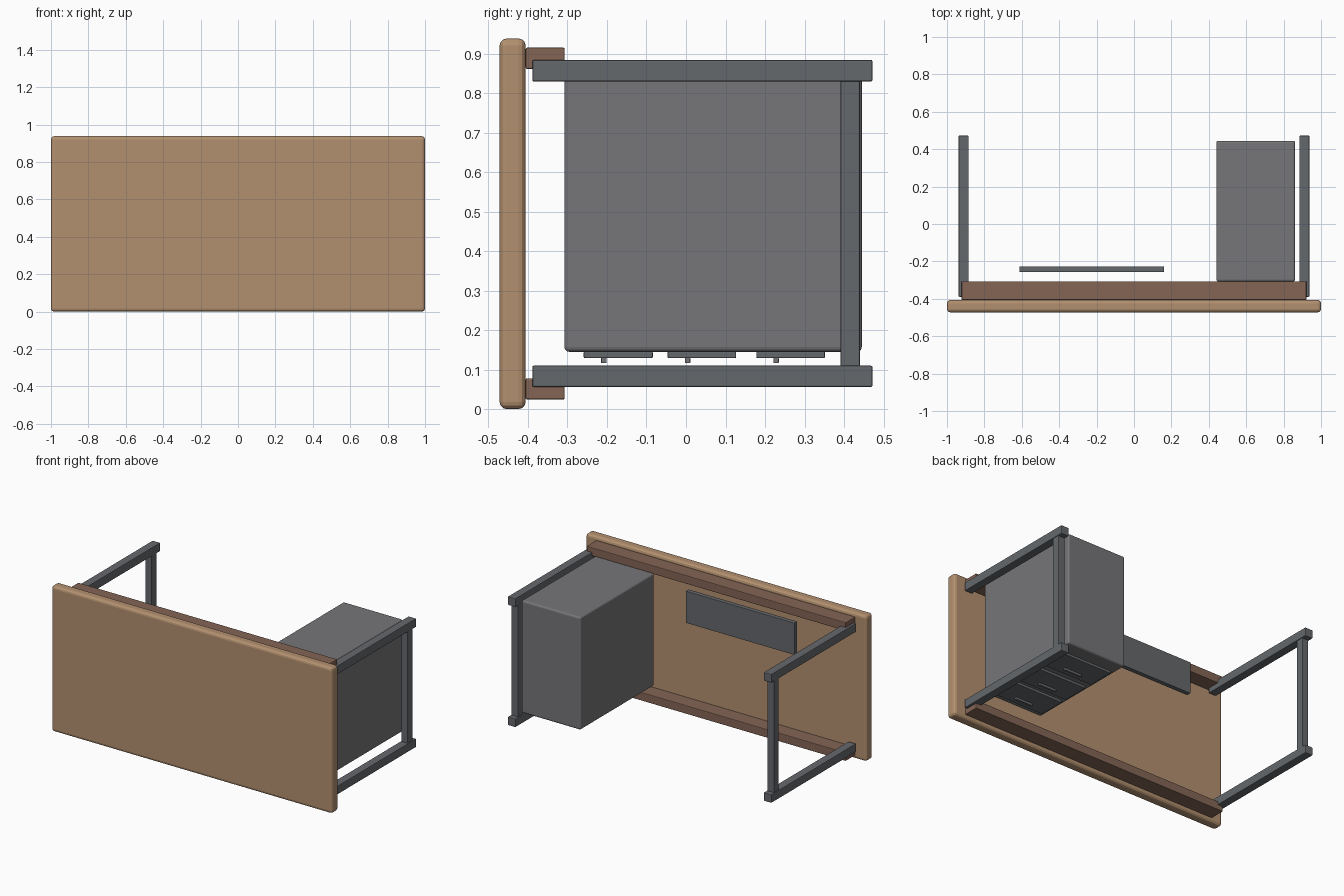
import bpy
import bmesh

if "Cube" in bpy.data.objects:
    bpy.data.objects.remove(bpy.data.objects["Cube"])


def material(name, color):
    m = bpy.data.materials.new(name)
    m.diffuse_color = color
    m.use_nodes = True
    m.node_tree.nodes["Principled BSDF"].inputs["Base Color"].default_value = m.diffuse_color
    return m


wood = material("light_wood", (0.45, 0.28, 0.16, 1))
dark_wood = material("dark_wood", (0.23, 0.13, 0.09, 1))
steel = material("steel", (0.13, 0.14, 0.15, 1))
cabinet_grey = material("cabinet_grey", (0.18, 0.18, 0.19, 1))


def box(name, x, y, z, mat, bevel=0.0, segments=2):
    """Box from (min, max) ranges with optional rounded edges."""
    bm = bmesh.new()
    bmesh.ops.create_cube(bm, size=1)
    for v in bm.verts:
        for i, (a, b) in enumerate((x, y, z)):
            v.co[i] = a if v.co[i] < 0 else b
    mesh = bpy.data.meshes.new(name)
    bm.to_mesh(mesh)
    bm.free()
    mesh.materials.append(mat)
    obj = bpy.data.objects.new(name, mesh)
    bpy.context.collection.objects.link(obj)
    if bevel:
        mod = obj.modifiers.new("rounded_edges", "BEVEL")
        mod.width = bevel
        mod.segments = segments
    return obj


# Desk top, standing on its long edge
box("desk_top", (-1, 1), (-0.472, -0.406), (0, 0.938), wood, 0.018, 3)

# Long rails under the top
for name, z in (("lower", (0.024, 0.078)), ("upper", (0.861, 0.915))):
    box(f"{name}_rail", (-0.922, 0.922), (-0.406, -0.307), z, dark_wood, 0.004)

# Leg frames: two legs joined by a cross bar, on each side
for side, s in (("left", -1), ("right", 1)):
    x = sorted((s * 0.884, s * 0.938))
    for name, z in (("lower", (0.056, 0.11)), ("upper", (0.829, 0.884))):
        box(f"{side}_{name}_leg", x, (-0.389, 0.472), z, steel, 0.004)
    bar_x = sorted((s * 0.888, s * 0.934))
    box(f"{side}_cross_bar", bar_x, (0.391, 0.44), (0.1, 0.84), steel, 0.003)

# Drawer cabinet
box("cabinet", (0.44, 0.862), (-0.308, 0.445), (0.145, 0.87), cabinet_grey, 0.012, 3)

# Drawer fronts with handles, facing down
for i, (y0, y1, h) in enumerate(((-0.259, -0.084, -0.208),
                                 (-0.047, 0.127, 0.004),
                                 (0.178, 0.352, 0.228))):
    box(f"drawer_front_{i + 1}", (0.47, 0.832), (y0, y1), (0.129, 0.146), steel, 0.003)
    box(f"drawer_handle_{i + 1}", (0.59, 0.712), (h - 0.007, h + 0.007),
        (0.116, 0.13), cabinet_grey, 0.002)

# Thin hanging panel
box("modesty_panel", (-0.612, 0.16), (-0.256, -0.227), (0.655, 0.86), steel, 0.002)
